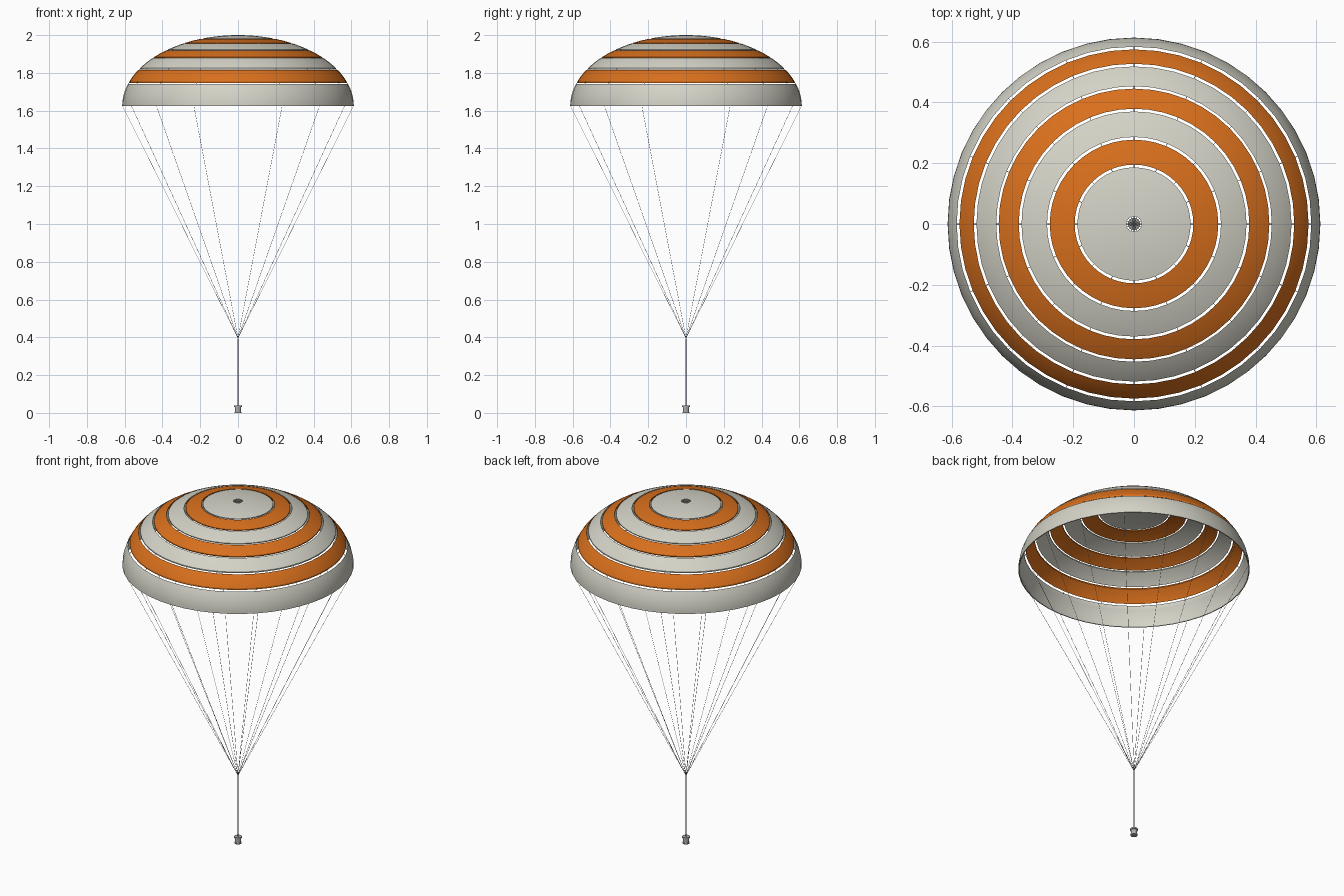
import bpy
import bmesh
from math import sin, cos, pi, asin
from mathutils import Vector

cube = bpy.data.objects.get("Cube")
if cube:
    bpy.data.objects.remove(cube, do_unlink=True)

RADIUS, HEIGHT, HEM_Z, CLOTH = 0.613, 0.375, 1.625, 0.005
SIDES, LINES, STEPS = 48, 16, 8
CONFLUENCE = Vector((0, 0, 0.395))


def material(name, color):
    mat = bpy.data.materials.new(name)
    mat.use_nodes = True
    mat.diffuse_color = (*color, 1)
    mat.node_tree.nodes["Principled BSDF"].inputs["Base Color"].default_value = (*color, 1)
    return mat


white = material("off white cloth", (0.66, 0.65, 0.57))
orange = material("orange cloth", (0.69, 0.16, 0.012))
cord = material("grey cord", (0.25, 0.25, 0.25))
metal = material("grey metal", (0.42, 0.42, 0.4))


def dome_profile(inner, outer, depth):
    """Rings (radius, height) up the dome, at a depth below its outer surface."""
    r_max = RADIUS - depth
    a, b = (asin(min(r / r_max, 1)) for r in (inner, outer))
    angles = [b + (a - b) * k / STEPS for k in range(STEPS + 1)]
    return [(r_max * sin(t), HEM_Z + (HEIGHT - depth) * cos(t)) for t in angles]


def lathe(name, rings, mat, capped=False):
    """Surface of revolution from rings of (radius, height)."""
    bm = bmesh.new()
    loops = [[bm.verts.new((r * cos(2 * pi * i / SIDES), r * sin(2 * pi * i / SIDES), z))
              for i in range(SIDES)] for r, z in rings]
    if capped:
        bm.faces.new(loops[0][::-1])
        bm.faces.new(loops[-1])
    else:
        loops.append(loops[0])
    for low, high in zip(loops, loops[1:]):
        for i in range(SIDES):
            j = (i + 1) % SIDES
            bm.faces.new((low[i], low[j], high[j], high[i]))
    mesh = bpy.data.meshes.new(name)
    bm.to_mesh(mesh)
    bm.free()
    mesh.materials.append(mat)
    obj = bpy.data.objects.new(name, mesh)
    bpy.context.collection.objects.link(obj)
    bpy.ops.object.select_all(action="DESELECT")
    obj.select_set(True)
    bpy.context.view_layer.objects.active = obj
    bpy.ops.object.shade_smooth_by_angle(angle=pi / 6)


def cords(name, paths, thickness):
    """Round cords following straight-sided paths."""
    curve = bpy.data.curves.new(name, "CURVE")
    curve.dimensions = "3D"
    curve.bevel_depth = thickness
    curve.bevel_resolution = 1
    curve.use_fill_caps = True
    for path in paths:
        spline = curve.splines.new("POLY")
        spline.points.add(len(path) - 1)
        for point, co in zip(spline.points, path):
            point.co = (*co, 1)
    curve.materials.append(cord)
    obj = bpy.data.objects.new(name, curve)
    bpy.context.collection.objects.link(obj)


# Canopy: separate cloth rings with open slots, inner and outer radius of each
bands = [("crown", 0.025, 0.186), ("upper_orange_ring", 0.195, 0.277),
         ("upper_white_ring", 0.286, 0.37), ("middle_orange_ring", 0.379, 0.445),
         ("lower_white_ring", 0.453, 0.518), ("lower_orange_ring", 0.527, 0.574),
         ("hem_band", 0.583, RADIUS)]
for n, (name, inner, outer) in enumerate(bands):
    outside = dome_profile(inner, outer, 0)
    inside = dome_profile(inner, outer, CLOTH)
    lathe("canopy_" + name, outside + inside[::-1], orange if n % 2 else white)

# Radial cords sewn inside the cloth, crossing the slots and meeting at the vent
middle = [p for _, inner, outer in bands[::-1]
          for p in dome_profile(inner, outer, CLOTH / 2)] + [(0, HEM_Z + HEIGHT - CLOTH / 2)]
angles = [2 * pi * i / LINES for i in range(LINES)]
cords("radial_cords", [[Vector((r * cos(a), r * sin(a), z)) for r, z in middle]
                       for a in angles], 0.001)

# Suspension lines from the hem to the confluence point
hem_r = RADIUS - CLOTH / 2
cords("suspension_lines", [[Vector((hem_r * cos(a), hem_r * sin(a), HEM_Z)), CONFLUENCE]
                           for a in angles], 0.0008)

# Single riser and the end fitting below it
cords("riser", [[CONFLUENCE, Vector((0, 0, 0.035))]], 0.003)
lathe("end_fitting", [(0.019, 0), (0.019, 0.006), (0.017, 0.006), (0.017, 0.031),
                      (0.02, 0.031), (0.02, 0.04)], metal, capped=True)
